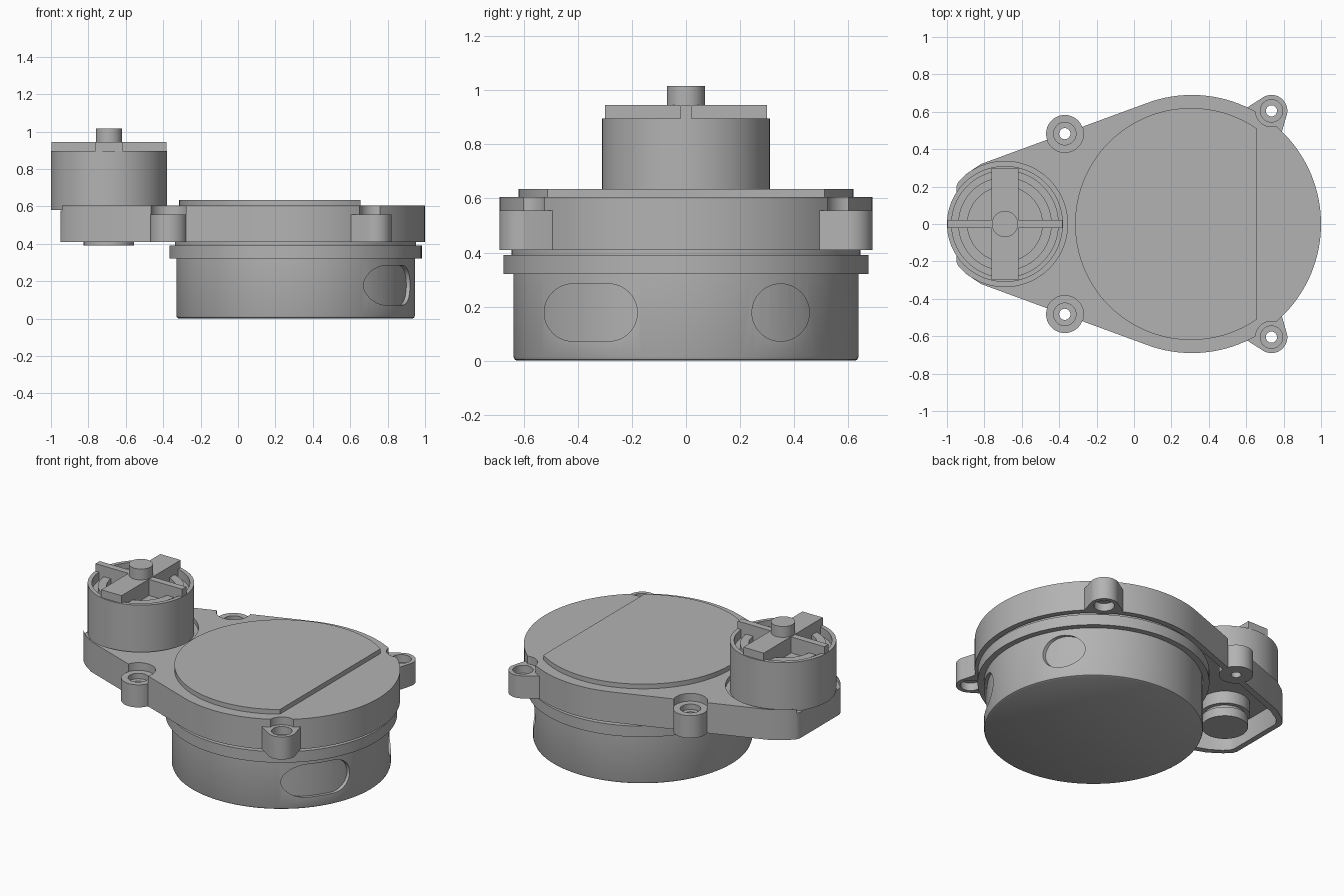
import bpy, bmesh, math
from mathutils import Matrix

if "Cube" in bpy.data.objects:
    bpy.data.objects.remove(bpy.data.objects["Cube"], do_unlink=True)

grey = bpy.data.materials.new("housing grey")
grey.use_nodes = True
COLOR = (0.45, 0.45, 0.45, 1)
grey.diffuse_color = COLOR
for node in grey.node_tree.nodes:
    if node.type == 'BSDF_PRINCIPLED':
        node.inputs["Base Color"].default_value = COLOR

CX = 0.308      # axis of the large round body
MX = -0.69      # axis of the motor


def finish(bm, name):
    bmesh.ops.recalc_face_normals(bm, faces=bm.faces)
    mesh = bpy.data.meshes.new(name)
    bm.to_mesh(mesh)
    bm.free()
    mesh.materials.append(grey)
    obj = bpy.data.objects.new(name, mesh)
    bpy.context.scene.collection.objects.link(obj)
    return obj


def prism(name, points, low, high, along_x=False):
    """Extrude a closed outline upward, or along x for (y, z) outlines."""
    bm = bmesh.new()
    face = bm.faces.new([bm.verts.new((a, b, low)) for a, b in points])
    top = bmesh.ops.extrude_face_region(bm, geom=[face])["geom"]
    moved = [v for v in top if isinstance(v, bmesh.types.BMVert)]
    bmesh.ops.translate(bm, verts=moved, vec=(0, 0, high - low))
    if along_x:
        for v in bm.verts:
            a, b, c = v.co
            v.co = (c, a, b)
    return finish(bm, name)


def arc(x, y, r, start, end, steps):
    angles = [math.radians(start + (end - start) * i / steps) for i in range(steps + 1)]
    return [(x + r * math.cos(a), y + r * math.sin(a)) for a in angles]


def cylinder(name, x, y, r, low, high, steps=64):
    return prism(name, arc(x, y, r, 0, 360, steps)[:-1], low, high)


def box(name, x, y, half_x, half_y, low, high):
    return prism(name, [(x - half_x, y - half_y), (x + half_x, y - half_y),
                        (x + half_x, y + half_y), (x - half_x, y + half_y)], low, high)


def lathe(name, x, profile, steps=96):
    bm = bmesh.new()
    verts = [bm.verts.new((r, 0, z)) for r, z in profile]
    edges = [bm.edges.new(pair) for pair in zip(verts, verts[1:])]
    bmesh.ops.spin(bm, geom=verts + edges, cent=(0, 0, 0), axis=(0, 0, 1),
                   angle=2 * math.pi, steps=steps)
    bmesh.ops.remove_doubles(bm, verts=bm.verts, dist=1e-5)
    bmesh.ops.transform(bm, matrix=Matrix.Translation((x, 0, 0)), verts=bm.verts)
    return finish(bm, name)


def cut(obj, *cutters):
    """Subtract the cutters, bake the result and remove them."""
    for cutter in cutters:
        cutter.hide_render = True
        mod = obj.modifiers.new("cut", 'BOOLEAN')
        mod.operation = 'DIFFERENCE'
        mod.solver = 'EXACT'
        mod.object = cutter
    bpy.context.view_layer.update()
    graph = bpy.context.evaluated_depsgraph_get()
    mesh = bpy.data.meshes.new_from_object(obj.evaluated_get(graph))
    obj.modifiers.clear()
    obj.data = mesh
    for cutter in cutters:
        bpy.data.objects.remove(cutter, do_unlink=True)
    return obj


def slot(name, y, z, half, r):
    """Rounded opening running along x."""
    points = arc(y + half, z, r, -90, 90, 24) + arc(y - half, z, r, 90, 270, 24)
    if half == 0:
        points = arc(y, z, r, 0, 360, 48)[:-1]
    return prism(name, points, 0.4, 1.2, along_x=True)


# Round lower body with flange and neck, hollow inside
base = lathe("base_body", CX, [(0, 0), (0.625, 0), (0.634, 0.005), (0.638, 0.015),
                               (0.638, 0.32), (0.675, 0.32), (0.675, 0.39),
                               (0.645, 0.39), (0.645, 0.56), (0, 0.56)])
cut(base, cylinder("cavity", CX, 0, 0.595, 0.04, 0.3, 96))

# Side openings: narrow through the wall, wider at the outer lip
for y, half in ((-0.352, 0.066), (0.35, 0)):
    lip = cut(slot("lip", y, 0.178, half, 0.106), cylinder("core", CX, 0, 0.619, -0.1, 0.5, 96))
    cut(base, slot("opening", y, 0.178, half, 0.088))
    cut(base, lip)


# Upper housing: large circle tapering to the motor wing
def outline(d):
    upper = arc(CX + 0.002, 0, 0.69 - d, 0, 110.2, 40)
    upper += [(-0.82 + d * 0.5, 0.32 - d), (-0.90 + d * 0.7, 0.265 - d * 0.7),
              (-0.94 + d, 0.225 - d * 0.5), (-0.95 + d, 0.2 - d * 0.4)]
    return upper + [(x, -y) for x, y in reversed(upper[1:])]


housing = prism("upper_housing", outline(0), 0.41, 0.605)
cut(housing, prism("underside", outline(0.035), 0.3, 0.55))
cut(housing, cylinder("motor_pocket", MX, 0, 0.335, 0.577, 0.7, 96))

REAR = (-0.37, 0.483)
FRONT = (0.735, 0.605)
for side, s in (("left", 1), ("right", -1)):
    # Screw bosses beside the motor, with counterbore
    x, y = REAR[0], REAR[1] * s
    cut(housing, cylinder("boss_pocket", x, y, 0.1, 0.3, 0.7))
    boss = cylinder("motor_side_boss_" + side, x, y, 0.1, 0.41, 0.555)
    cut(boss, cylinder("hole", x, y, 0.03, 0.3, 0.7, 32))
    cut(boss, cylinder("counterbore", x, y, 0.06, 0.52, 0.7, 48))
    # Mounting ears on the far side, recessed above and below
    x, y = FRONT[0], FRONT[1] * s
    cut(housing, cylinder("ear_pocket", x, y, 0.085, 0.3, 0.7))
    points = [(0.67, 0.52), (0.79, 0.49)] + arc(*FRONT, 0.085, -10, 120, 24) + [(0.6, 0.62)]
    ear = prism("mounting_ear_" + side, [(a, b * s) for a, b in points], 0.41, 0.555)
    cut(ear, cylinder("hole", x, y, 0.03, 0.3, 0.7, 32))
    cut(ear, cylinder("recess", x, y, 0.06, 0.505, 0.7, 48))
    cut(ear, cylinder("hollow", x, y, 0.06, 0.3, 0.46, 48))

# Raised lid with one straight edge
prism("top_lid", arc(CX - 0.003, 0, 0.62, 55.6, 304.4, 96), 0.6, 0.635)

# Motor can with open rim and inner ring
lathe("motor_can", MX, [(0, 0.58), (0.31, 0.58), (0.31, 0.895), (0.285, 0.895),
                        (0.285, 0.84), (0.25, 0.84), (0.25, 0.875), (0.2, 0.875),
                        (0.2, 0.84), (0, 0.84)])
box("motor_wide_bar", MX, 0, 0.072, 0.3, 0.83, 0.945)
box("motor_thin_bar", MX, 0, 0.308, 0.021, 0.83, 0.943)
cylinder("motor_boss", MX, 0, 0.07, 0.83, 1.015)

# Stepped motor foot under the wing
lathe("motor_foot", MX, [(0, 0.39), (0.135, 0.39), (0.135, 0.45), (0.12, 0.45),
                         (0.12, 0.47), (0.145, 0.47), (0.145, 0.56), (0, 0.56)], 64)

# Smooth curved walls, sharp edges kept
bpy.ops.object.select_all(action='DESELECT')
for obj in bpy.context.scene.objects:
    if obj.type == 'MESH':
        obj.select_set(True)
        bpy.context.view_layer.objects.active = obj
bpy.ops.object.shade_smooth_by_angle(angle=math.radians(30))
